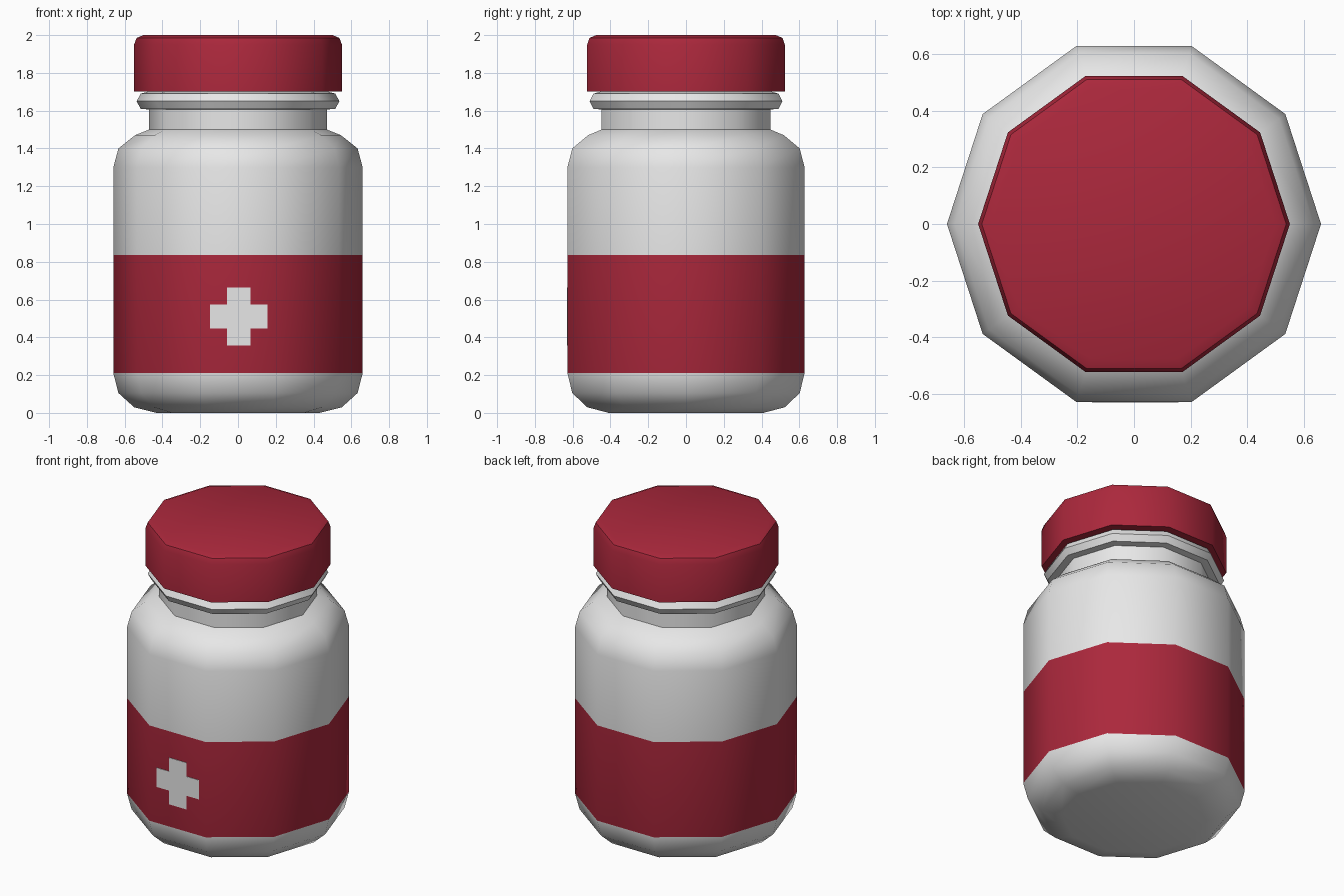
import bpy, bmesh, math

if "Cube" in bpy.data.objects:
    bpy.data.objects.remove(bpy.data.objects["Cube"])

def material(name, rgb):
    m = bpy.data.materials.new(name)
    m.diffuse_color = (*rgb, 1)
    m.use_nodes = True
    m.node_tree.nodes["Principled BSDF"].inputs["Base Color"].default_value = m.diffuse_color
    return m

white = material("white_plastic", (0.80, 0.80, 0.80))
red = material("crimson", (0.41, 0.021, 0.045))
SIDES = 10

def finish(name, bm, mats, angle=45):
    bmesh.ops.recalc_face_normals(bm, faces=bm.faces)
    me = bpy.data.meshes.new(name)
    bm.to_mesh(me)
    bm.free()
    for m in mats:
        me.materials.append(m)
    ob = bpy.data.objects.new(name, me)
    bpy.context.collection.objects.link(ob)
    bpy.ops.object.select_all(action='DESELECT')
    ob.select_set(True)
    bpy.context.view_layer.objects.active = ob
    bpy.ops.object.shade_smooth_by_angle(angle=math.radians(angle))
    return ob

def lathe(name, profile, mats, rule=None):
    """Ten-sided turned solid from (radius, height) points, capped at both ends."""
    bm = bmesh.new()
    rings = [[bm.verts.new((r * math.cos(math.tau * i / SIDES),
                            r * math.sin(math.tau * i / SIDES), z))
              for i in range(SIDES)] for r, z in profile]
    for a, b in zip(rings, rings[1:]):
        for i in range(SIDES):
            j = (i + 1) % SIDES
            bm.faces.new((a[i], a[j], b[j], b[i]))
    bm.faces.new(rings[0])
    bm.faces.new(rings[-1])
    if rule:
        for f in bm.faces:
            f.material_index = rule(f.calc_center_median())
    return finish(name, bm, mats)

# Bottle body with painted label band
lathe("bottle", [(0.43, 0.0), (0.55, 0.03), (0.633, 0.105), (0.66, 0.21), (0.66, 0.835),
                 (0.66, 1.30), (0.633, 1.40), (0.545, 1.47), (0.47, 1.50), (0.47, 1.605)],
      [white, red], lambda c: 1 if 0.3 < c.z < 0.8 and c.xy.length > 0.5 else 0)

# Collar ring under the cap
lathe("neck_ring", [(0.46, 1.605), (0.515, 1.61), (0.537, 1.65), (0.515, 1.69), (0.46, 1.705)],
      [white])

# Screw cap
lathe("cap", [(0.55, 1.702), (0.55, 1.95), (0.537, 1.985), (0.50, 2.0)], [red])

# Cross plate on the front of the label
bm = bmesh.new()
a, b = 0.063, 0.153
outline = [(-a, -b), (a, -b), (a, -a), (b, -a), (b, a), (a, a),
           (a, b), (-a, b), (-a, a), (-b, a), (-b, -a), (-a, -a)]
y = -0.66 * math.cos(math.pi / SIDES)
face = bm.faces.new([bm.verts.new((x + 0.004, y + 0.001, z + 0.51)) for x, z in outline])
ext = bmesh.ops.extrude_face_region(bm, geom=[face])
for v in ext["geom"]:
    if isinstance(v, bmesh.types.BMVert):
        v.co.y -= 0.004
finish("label_cross", bm, [white], 30)
